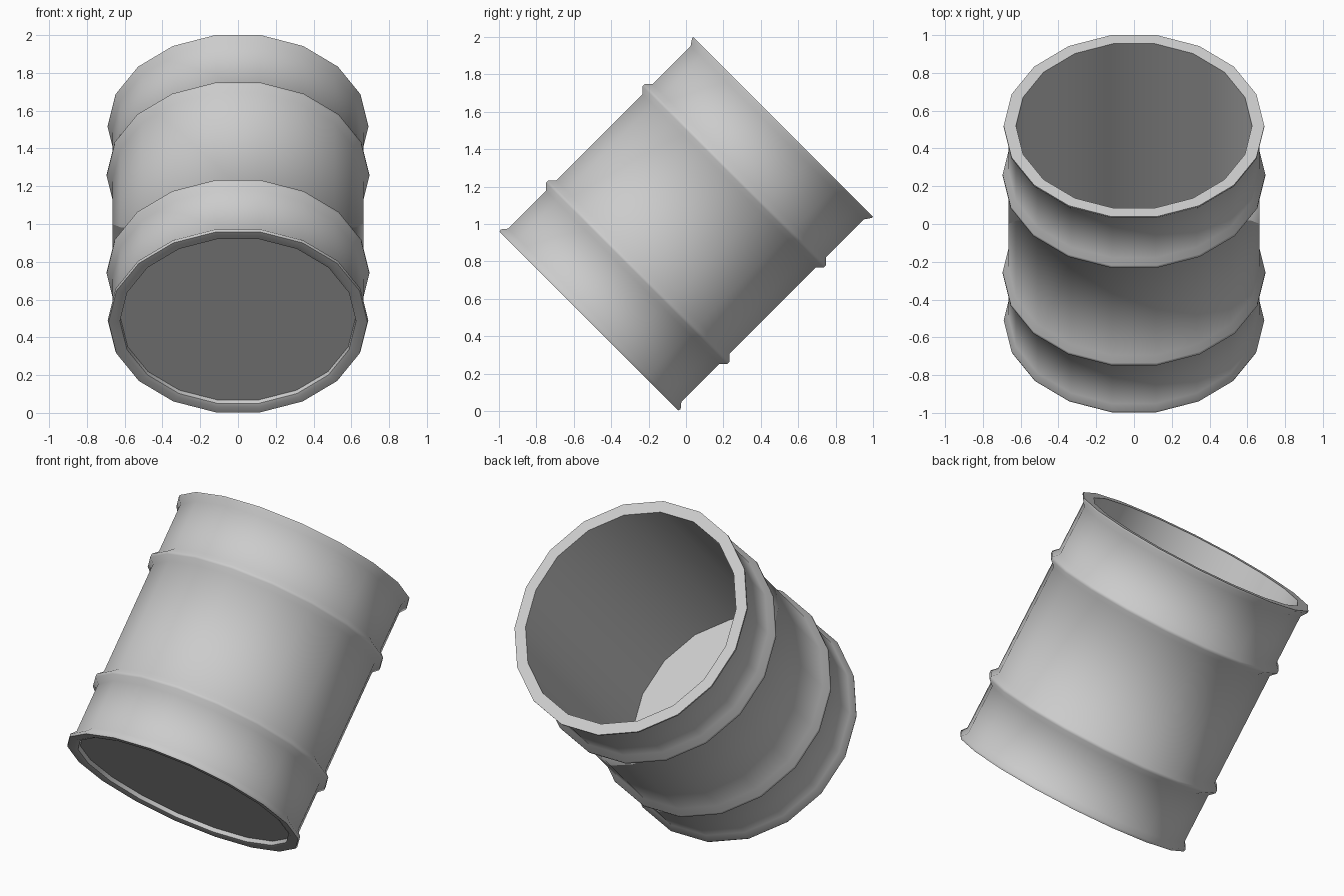
import bpy, bmesh
from math import radians, sin, cos, pi

if "Cube" in bpy.data.objects:
    bpy.data.objects.remove(bpy.data.objects["Cube"])

SIDES = 18


def rib(z):
    # raised hoop around the wall, as (radius, height) points
    return [(0.665, z - 0.038), (0.695, z - 0.009), (0.695, z + 0.009), (0.665, z + 0.038)]


def lathe(name, profile):
    # revolve an (radius, height) profile, closing both ends with flat discs
    bm = bmesh.new()
    rings = [[bm.verts.new((r * cos(2 * pi * i / SIDES), r * sin(2 * pi * i / SIDES), z))
              for i in range(SIDES)] for r, z in profile]
    for a, b in zip(rings, rings[1:]):
        for i in range(SIDES):
            j = (i + 1) % SIDES
            bm.faces.new((a[i], a[j], b[j], b[i]))
    bm.faces.new(rings[0][::-1])
    bm.faces.new(rings[-1])
    bmesh.ops.recalc_face_normals(bm, faces=bm.faces)
    mesh = bpy.data.meshes.new(name)
    bm.to_mesh(mesh)
    bm.free()
    ob = bpy.data.objects.new(name, mesh)
    bpy.context.collection.objects.link(ob)
    return ob


# underside recess, bottom rim, wall with two hoops, top rim, inner wall, floor
profile = [(0.622, -0.705), (0.625, -0.728), (0.645, -0.735), (0.685, -0.735),
           (0.69, -0.72), (0.665, -0.69)]
profile += rib(-0.365) + rib(0.365)
profile += [(0.665, 0.69), (0.69, 0.725), (0.69, 0.735), (0.625, 0.735), (0.625, -0.685)]

barrel = lathe("open_barrel", profile)

# tip the barrel back by 45 degrees
barrel.rotation_euler = (radians(-45), 0, 0)
barrel.location = (0, 0, 1)

bpy.context.view_layer.objects.active = barrel
barrel.select_set(True)
bpy.ops.object.shade_smooth_by_angle(angle=radians(60))
